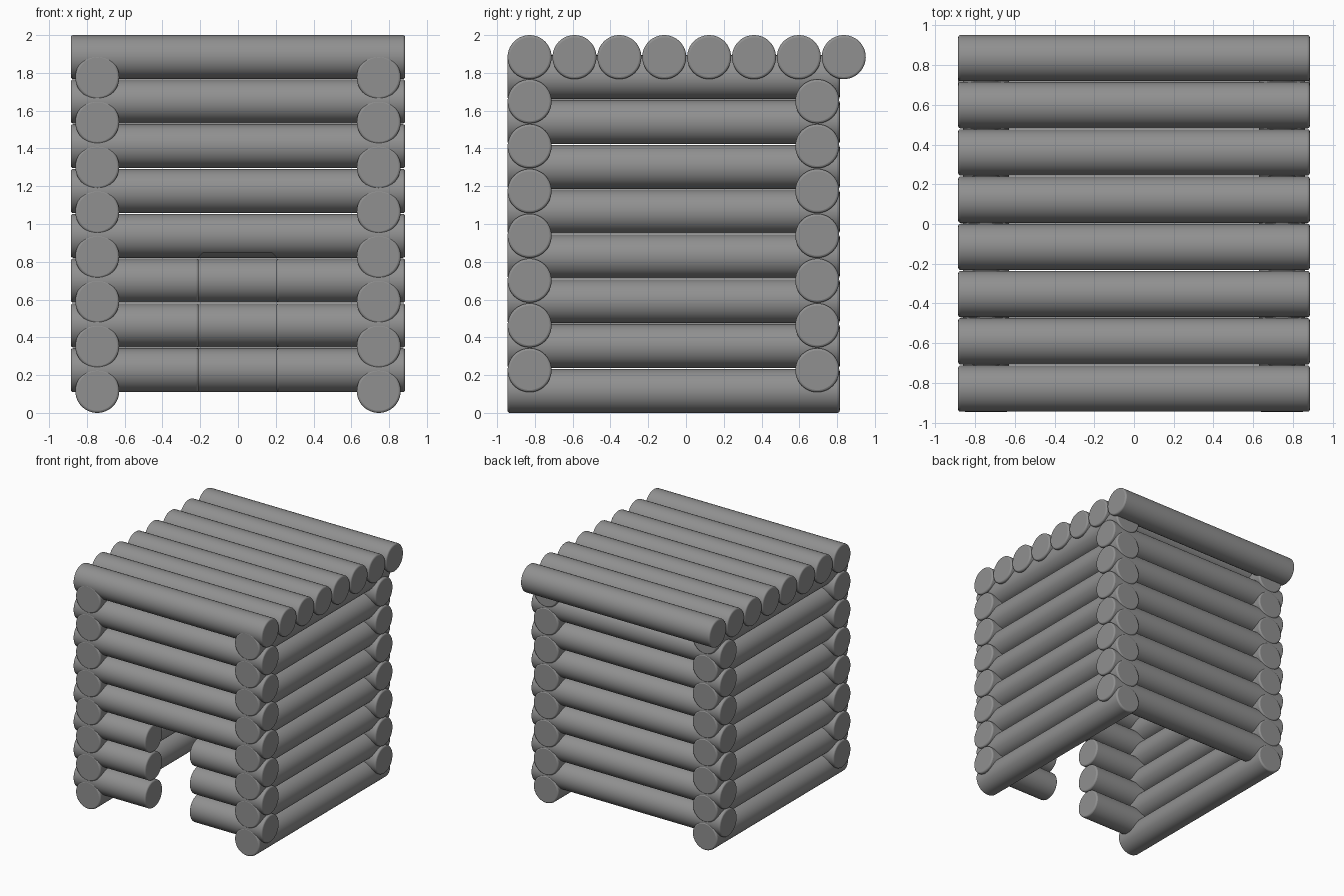
import bpy, math
from mathutils import Vector

if "Cube" in bpy.data.objects:
    bpy.data.objects.remove(bpy.data.objects["Cube"])

R = 0.1165       # log radius
STEP = 0.2372    # spacing between log centres
FRONT_Y, BACK_Y, SIDE_X = -0.828, 0.695, 0.745
END_X = 0.885

# Dark grey log colour
grey = bpy.data.materials.new("dark_grey_log")
grey.diffuse_color = (0.28, 0.28, 0.28, 1)
grey.use_nodes = True
grey.node_tree.nodes["Principled BSDF"].inputs["Base Color"].default_value = grey.diffuse_color


def log(name, start, end):
    """Round log between two points with slightly softened ends."""
    a, b = Vector(start), Vector(end)
    d = b - a
    bpy.ops.mesh.primitive_cylinder_add(vertices=48, radius=R, depth=d.length, location=(a + b) / 2)
    ob = bpy.context.object
    ob.name = name
    ob.rotation_euler = (0, math.pi / 2, 0) if abs(d.x) > abs(d.y) else (math.pi / 2, 0, 0)
    ob.data.materials.append(grey)
    bev = ob.modifiers.new("soft_ends", 'BEVEL')
    bev.width, bev.segments = 0.012, 3
    bev.limit_method, bev.angle_limit = 'ANGLE', math.radians(40)
    bpy.ops.object.shade_smooth_by_angle(angle=math.radians(35))
    return ob


# Side walls: eight logs each, running front to back
for i in range(8):
    z = R + STEP * i
    for side, s in (("left", -1), ("right", 1)):
        log(f"{side}_wall_log_{i + 1}", (s * SIDE_X, -0.945, z), (s * SIDE_X, 0.814, z))

# Front and back walls: seven logs, half a step higher, doorway in the front
for i in range(7):
    z = 0.226 + STEP * i
    log(f"back_wall_log_{i + 1}", (-END_X, BACK_Y, z), (END_X, BACK_Y, z))
    if i < 3:
        log(f"front_left_short_log_{i + 1}", (-END_X, FRONT_Y, z), (-0.208, FRONT_Y, z))
        log(f"front_right_short_log_{i + 1}", (0.204, FRONT_Y, z), (END_X, FRONT_Y, z))
    else:
        beam = log(f"front_wall_log_{i + 1}", (-END_X, FRONT_Y, z), (END_X, FRONT_Y, z))
        if i == 3:
            lintel = beam

# Door head: shallow notch under the lintel log
bpy.ops.mesh.primitive_cube_add(size=1, location=(-0.002, FRONT_Y, 0.65))
cutter = bpy.context.object
cutter.name = "door_cutter"
cutter.scale = (0.412, 0.4, 0.4)
bpy.ops.object.transform_apply(location=False, rotation=False, scale=True)
cutter.data.materials.append(grey)
cutter.modifiers.new("round_corners", 'BEVEL').width = 0.025
cutter.hide_render = True
cutter.hide_set(True)
cut = lintel.modifiers.new("door_notch", 'BOOLEAN')
cut.operation, cut.object, cut.solver = 'DIFFERENCE', cutter, 'EXACT'

# Flat roof: eight logs side by side
for i in range(8):
    y = FRONT_Y + 0.2376 * i
    log(f"roof_log_{i + 1}", (-END_X, y, 1.8835), (END_X, y, 1.8835))
